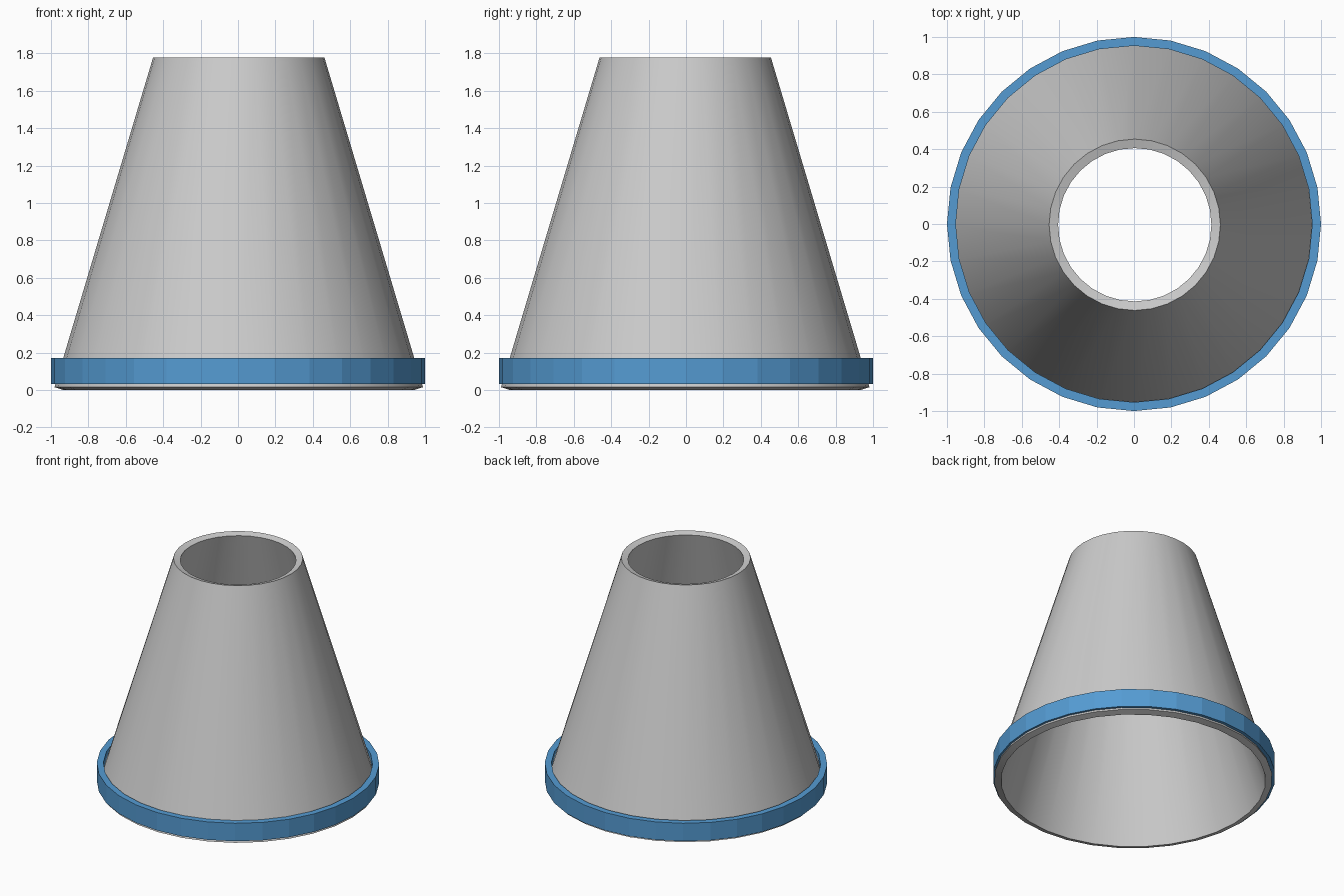
import bpy, bmesh, math

if "Cube" in bpy.data.objects:
    bpy.data.objects.remove(bpy.data.objects["Cube"])

SIDES = 32


def revolve(name, profile, center=(0, 0), smooth=False):
    """Spin a closed (radius, z) profile around the vertical axis."""
    bm = bmesh.new()
    rings = []
    for i in range(SIDES):
        a = 2 * math.pi * i / SIDES
        rings.append([bm.verts.new((r * math.cos(a), r * math.sin(a), z))
                      for r, z in profile])
    n = len(profile)
    for i in range(SIDES):
        p, q = rings[i], rings[(i + 1) % SIDES]
        for j in range(n):
            k = (j + 1) % n
            bm.faces.new((p[j], q[j], q[k], p[k]))
    bmesh.ops.recalc_face_normals(bm, faces=bm.faces)
    mesh = bpy.data.meshes.new(name)
    bm.to_mesh(mesh)
    bm.free()
    obj = bpy.data.objects.new(name, mesh)
    obj.location = (center[0], center[1], 0)
    bpy.context.collection.objects.link(obj)
    if smooth:
        bpy.ops.object.select_all(action='DESELECT')
        obj.select_set(True)
        bpy.context.view_layer.objects.active = obj
        bpy.ops.object.shade_smooth_by_angle(angle=math.radians(30))
    return obj


# Hollow tapered shade; its rims are square to the slanted wall
revolve("shade", [(0.985, 0.015), (0.458, 1.778), (0.41, 1.764), (0.937, 0.0)],
        center=(0.004, -0.004), smooth=True)

# Faceted blue band around the bottom
band = revolve("band", [(1.0, 0.032), (1.0, 0.172), (0.953, 0.172), (0.953, 0.032)])
blue = bpy.data.materials.new("blue")
blue.diffuse_color = (0.09, 0.33, 0.65, 1)
blue.use_nodes = True
blue.node_tree.nodes["Principled BSDF"].inputs["Base Color"].default_value = blue.diffuse_color
band.data.materials.append(blue)
